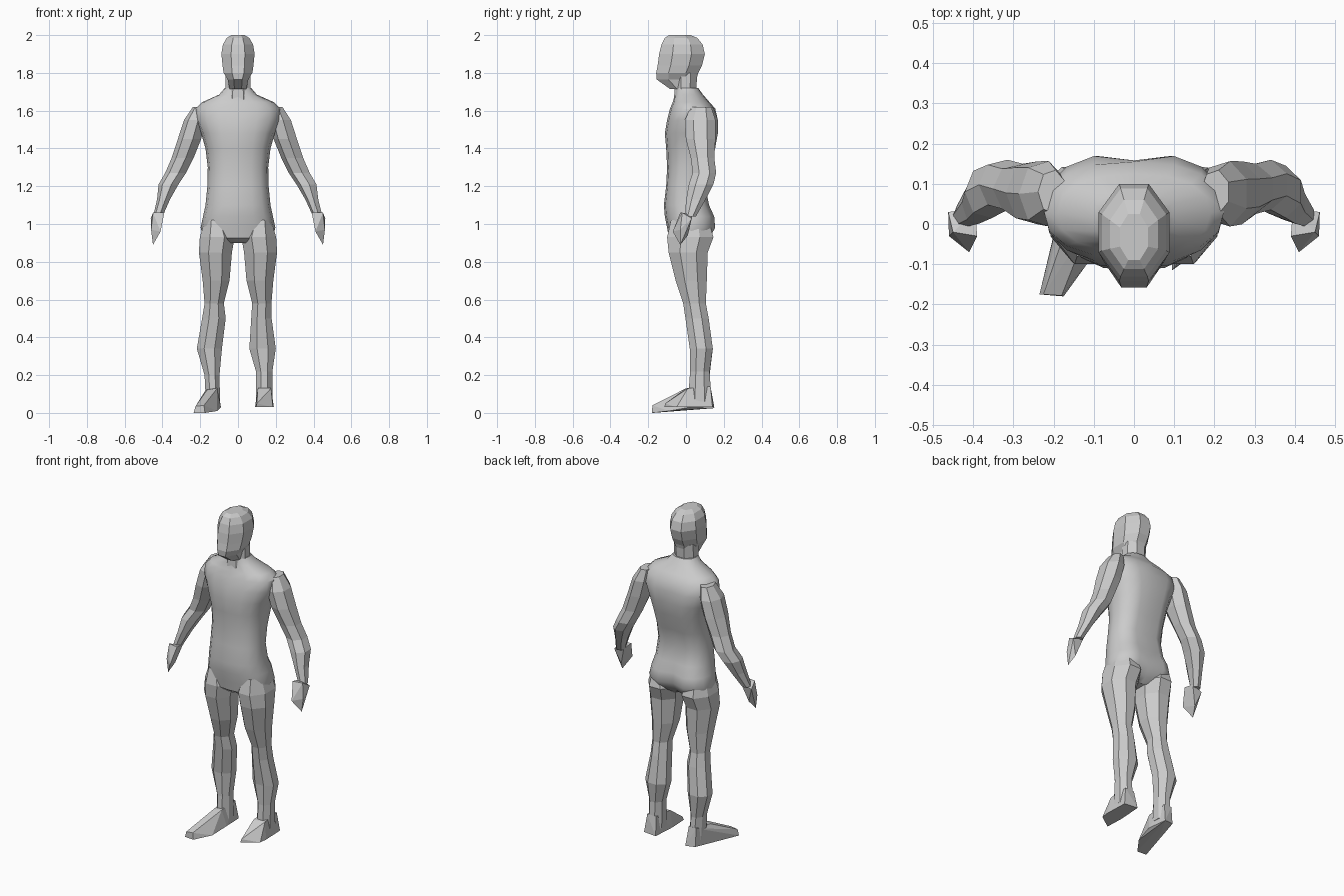
import bpy, bmesh, math


def finish(bm, name):
    bmesh.ops.recalc_face_normals(bm, faces=bm.faces[:])
    me = bpy.data.meshes.new(name)
    bm.to_mesh(me)
    bm.free()
    ob = bpy.data.objects.new(name, me)
    bpy.context.collection.objects.link(ob)
    return ob


def loft(name, rings, n=8, half=True, power=1.0, groove=None):
    """Skin horizontal rings given as (z, x0, x1, y0, y1)."""
    bm = bmesh.new()
    loops = []
    k = 1 / math.cos(math.pi / n) if half else 1.0
    for z, x0, x1, y0, y1 in rings:
        loop = []
        for i in range(n):
            a = 2 * math.pi * (i + (0.5 if half else 0)) / n
            c, s = math.cos(a) * k, math.sin(a) * k
            c = math.copysign(abs(c) ** power, c)
            s = math.copysign(abs(s) ** power, s)
            x = (x0 + x1) / 2 + c * (x1 - x0) / 2
            y = (y0 + y1) / 2 + s * (y1 - y0) / 2
            if groove and abs(x) < 0.01 and s > 0:
                y -= groove(z)
            loop.append(bm.verts.new((x, y, z)))
        loops.append(loop)
    for a, b in zip(loops, loops[1:]):
        for i in range(n):
            j = (i + 1) % n
            bm.faces.new((a[i], a[j], b[j], b[i]))
    bm.faces.new(loops[0])
    bm.faces.new(loops[-1])
    return finish(bm, name)


def hull(name, pts):
    bm = bmesh.new()
    for p in pts:
        bm.verts.new(p)
    res = bmesh.ops.convex_hull(bm, input=bm.verts[:])
    loose = [v for v in res["geom_interior"] if isinstance(v, bmesh.types.BMVert)]
    bmesh.ops.delete(bm, geom=loose, context='VERTS')
    return finish(bm, name)


def flip(rings):
    return [(z, -x1, -x0, y0, y1) for z, x0, x1, y0, y1 in rings]


# Torso: half width, front and back at each height, with a spine and seat groove
torso_profile = [
    (0.90, 0.07, -0.06, 0.08), (0.925, 0.18, -0.09, 0.13), (0.98, 0.198, -0.10, 0.163),
    (1.04, 0.185, -0.112, 0.158), (1.10, 0.172, -0.117, 0.13), (1.20, 0.162, -0.105, 0.11),
    (1.30, 0.160, -0.10, 0.135), (1.40, 0.172, -0.105, 0.163), (1.48, 0.195, -0.112, 0.178),
    (1.55, 0.225, -0.10, 0.178), (1.61, 0.225, -0.085, 0.155), (1.645, 0.19, -0.07, 0.125),
    (1.685, 0.10, -0.06, 0.09), (1.72, 0.07, -0.055, 0.065)]
torso = loft("torso", [(z, -w, w, f, b) for z, w, f, b in torso_profile], 16, False, 0.85,
             lambda z: 0.035 if 0.91 < z < 1.05 else 0.02 if z < 1.6 else 0)
bpy.context.view_layer.objects.active = torso
torso.select_set(True)
bpy.ops.object.shade_smooth_by_angle(angle=math.radians(40))

# Neck and head
loft("neck", [(1.64, -0.075, 0.075, -0.065, 0.08), (1.72, -0.065, 0.065, -0.06, 0.055),
              (1.80, -0.065, 0.065, -0.06, 0.06)])
loft("head", [
    (1.715, -0.045, 0.045, -0.085, 0.045), (1.765, -0.055, 0.055, -0.155, 0.055),
    (1.80, -0.076, 0.076, -0.158, 0.065), (1.84, -0.082, 0.082, -0.150, 0.085),
    (1.90, -0.088, 0.088, -0.142, 0.10), (1.95, -0.08, 0.08, -0.130, 0.088),
    (1.985, -0.06, 0.06, -0.112, 0.06), (2.0, -0.035, 0.035, -0.09, 0.025)])

# Arms and hands
arm = [
    (1.62, 0.17, 0.235, 0.03, 0.13), (1.55, 0.17, 0.28, 0.0, 0.15),
    (1.45, 0.195, 0.312, 0.005, 0.15), (1.35, 0.235, 0.345, 0.03, 0.145),
    (1.27, 0.275, 0.38, 0.04, 0.155), (1.21, 0.315, 0.415, 0.02, 0.14),
    (1.13, 0.36, 0.425, 0.005, 0.10), (1.04, 0.40, 0.447, -0.005, 0.05)]
hand = [(0.39, -0.03, 1.06), (0.395, 0.035, 1.05), (0.462, 0.03, 1.03), (0.45, -0.02, 1.06),
        (0.46, -0.03, 0.97), (0.41, -0.07, 0.96), (0.43, 0.01, 0.94), (0.45, -0.03, 0.89)]
for side, s in (("left", 1), ("right", -1)):
    loft(side + "_arm", arm if s > 0 else flip(arm), 7)
    hull(side + "_hand", [(s * x, y, z) for x, y, z in hand])

# Legs share their thighs; the calves lean differently
thigh = [(1.02, 0.06, 0.175, -0.08, 0.12), (0.93, 0.018, 0.202, -0.10, 0.145),
         (0.85, 0.032, 0.207, -0.092, 0.115), (0.70, 0.045, 0.187, -0.055, 0.11),
         (0.58, 0.075, 0.177, -0.015, 0.105)]
left_calf = [(0.50, 0.07, 0.178, -0.003, 0.12), (0.34, 0.06, 0.20, 0.02, 0.142),
             (0.22, 0.095, 0.182, 0.022, 0.125), (0.06, 0.095, 0.183, 0.01, 0.135)]
right_calf = [(0.50, 0.065, 0.19, -0.003, 0.12), (0.34, 0.085, 0.218, 0.02, 0.142),
              (0.20, 0.098, 0.177, 0.022, 0.125), (0.06, 0.095, 0.17, 0.01, 0.135)]
loft("left_leg", thigh + left_calf, 8)
loft("right_leg", flip(thigh + right_calf), 8)

# Feet: short straight left foot, long turned-out right foot
hull("left_foot", [(0.10, 0.15, 0.03), (0.185, 0.14, 0.03), (0.19, 0.0, 0.03), (0.185, -0.05, 0.03),
                   (0.095, -0.115, 0.03), (0.09, 0.0, 0.03), (0.10, -0.11, 0.05), (0.105, 0.0, 0.13),
                   (0.175, 0.01, 0.13), (0.11, 0.13, 0.14), (0.17, 0.13, 0.14)])
hull("right_foot", [(-0.10, 0.15, 0.025), (-0.16, 0.14, 0.03), (-0.17, 0.02, 0.015), (-0.235, -0.175, 0.0),
                    (-0.175, -0.18, 0.0), (-0.11, -0.09, 0.01), (-0.09, 0.02, 0.03),
                    (-0.225, -0.175, 0.035), (-0.18, -0.178, 0.04), (-0.11, 0.0, 0.13),
                    (-0.165, 0.0, 0.12), (-0.11, 0.13, 0.14), (-0.16, 0.13, 0.14)])
